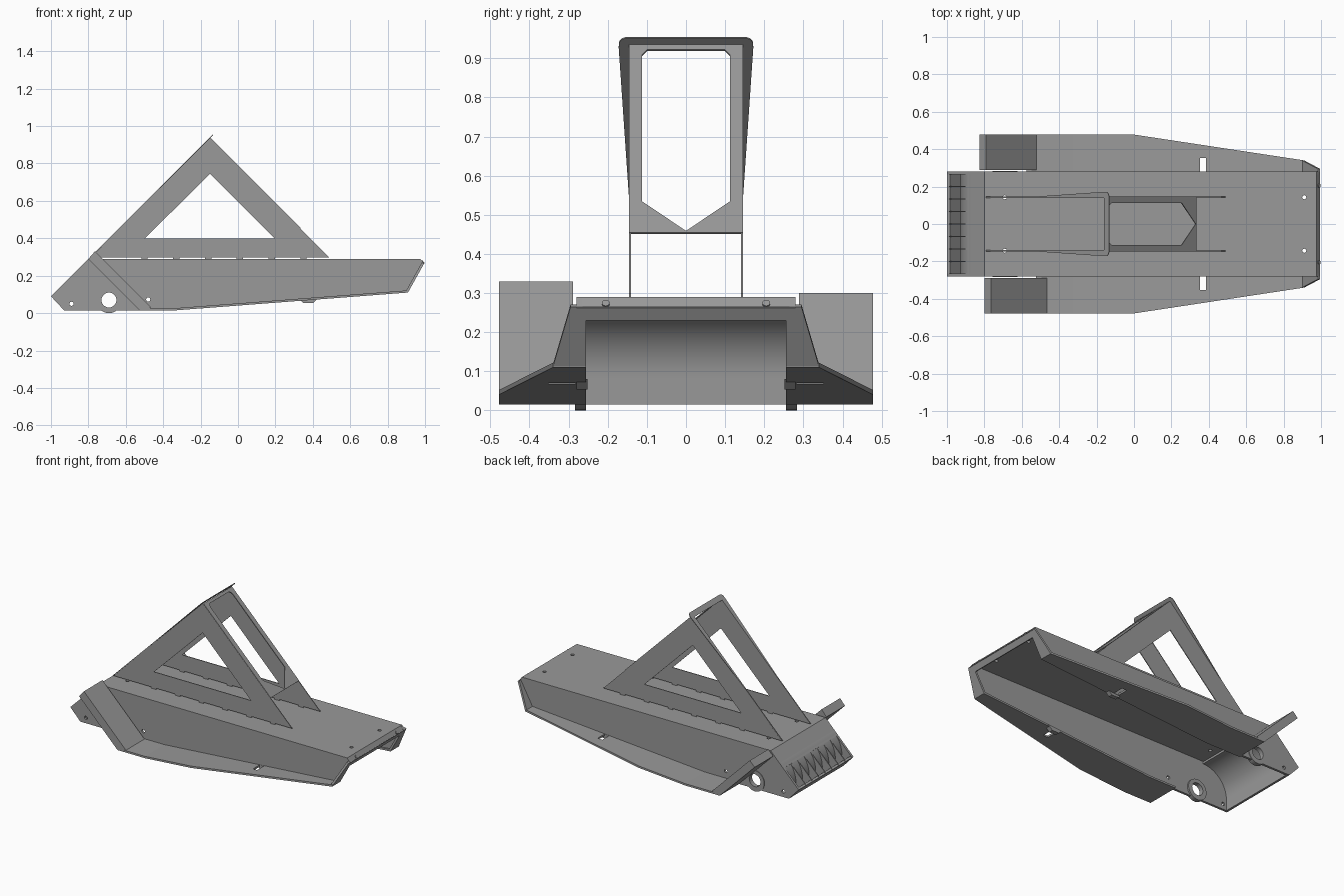
import bpy, bmesh, math
from mathutils import Vector

if "Cube" in bpy.data.objects:
    bpy.data.objects.remove(bpy.data.objects["Cube"])

grey = bpy.data.materials.new("plain_grey")
grey.diffuse_color = (0.32, 0.32, 0.32, 1)
grey.use_nodes = True
grey.node_tree.nodes["Principled BSDF"].inputs["Base Color"].default_value = grey.diffuse_color


def prism(name, pts, vec):
    """Flat polygon pushed along vec to a solid plate."""
    bm = bmesh.new()
    face = bm.faces.new([bm.verts.new(p) for p in pts])
    ext = bmesh.ops.extrude_face_region(bm, geom=[face], use_keep_orig=True)
    moved = [v for v in ext["geom"] if isinstance(v, bmesh.types.BMVert)]
    bmesh.ops.translate(bm, verts=moved, vec=vec)
    bmesh.ops.recalc_face_normals(bm, faces=bm.faces)
    me = bpy.data.meshes.new(name)
    bm.to_mesh(me)
    bm.free()
    me.materials.append(grey)
    ob = bpy.data.objects.new(name, me)
    bpy.context.collection.objects.link(ob)
    return ob


def side_prism(name, xz, y0, y1):
    """Side profile stretched from y0 to y1."""
    return prism(name, [(x, y0, z) for x, z in xz], (0, y1 - y0, 0))


def disc(x, z, r, n=24):
    return [(x + r * math.cos(2 * math.pi * i / n),
             z + r * math.sin(2 * math.pi * i / n)) for i in range(n)]


def cut(ob, cutters):
    """Cut holes, then drop the cutters."""
    bpy.context.view_layer.objects.active = ob
    for c in cutters:
        m = ob.modifiers.new("hole", 'BOOLEAN')
        m.operation, m.solver, m.object = 'DIFFERENCE', 'EXACT', c
        bpy.ops.object.modifier_apply(modifier=m.name)
        bpy.data.objects.remove(c)


def smooth(ob):
    bpy.ops.object.select_all(action='DESELECT')
    ob.select_set(True)
    bpy.context.view_layer.objects.active = ob
    bpy.ops.object.shade_smooth_by_angle(angle=math.radians(30))


def floor_z(x):
    return 0.015 + max(0, x + 0.33) * 0.095 / 1.24


# deck with four bolt holes
deck = side_prism("deck", [(-0.8, 0.29), (0.975, 0.29), (0.985, 0.275), (-0.815, 0.275)], -0.28, 0.28)
cut(deck, [prism("cutter", [(x, y, 0.2) for x, y in disc(hx, hy, 0.011, 12)], (0, 0, 0.2))
           for hx in (-0.69, 0.91) for hy in (-0.143, 0.143)])

# curved inner guide at the rear of the tunnel
arc = [math.radians(90 + 90 * i / 16) for i in range(17)]
inner = [(-0.74 + 0.175 * math.cos(a), 0.085 + 0.175 * math.sin(a)) for a in arc]
outer = [(-0.74 + 0.188 * math.cos(a), 0.085 + 0.188 * math.sin(a)) for a in arc]
guide = side_prism("curved_guide", inner + [(-0.915, 0.015), (-0.928, 0.015)] + outer[::-1], -0.266, 0.266)
smooth(guide)

# sloped tail plate, lower lip and grille fins
side_prism("tail_plate", [(-0.8, 0.29), (-0.89, 0.2), (-0.882, 0.192), (-0.79, 0.278)], -0.27, 0.27)
side_prism("tail_lip", [(-1, 0.09), (-0.93, 0.015), (-0.92, 0.022), (-0.985, 0.095)], -0.27, 0.27)
for k in range(-3, 4):
    side_prism("grille_fin", [(-0.885, 0.205), (-0.998, 0.092), (-0.93, 0.02), (-0.92, 0.1)],
               k * 0.067 - 0.003, k * 0.067 + 0.003)

wall = [(-1, 0.09), (-0.8, 0.29), (0.975, 0.29), (0.995, 0.265), (0.91, 0.112), (-0.33, 0.015), (-0.93, 0.015)]
for s in (-1, 1):
    # side wall with axle hole and bolt holes
    w = side_prism("side_wall", wall, s * 0.265, s * 0.28)
    cut(w, [side_prism("cutter", disc(x, z, r), s * 0.2, s * 0.4)
            for x, z, r in ((-0.69, 0.07, 0.04), (-0.89, 0.05, 0.011), (-0.48, 0.073, 0.011))])
    ring = side_prism("axle_ring", disc(-0.69, 0.067, 0.067, 32), s * 0.255, s * 0.284)
    cut(ring, [side_prism("cutter", disc(-0.69, 0.07, 0.04), s * 0.2, s * 0.4)])
    smooth(ring)

    # fender: flat rear piece and rising, tapered front piece
    x0 = -0.525 if s < 0 else -0.575
    prism("fender_rear", [(x0, s * 0.255, 0.015), (-0.33, s * 0.255, 0.015),
                          (-0.33, s * 0.478, 0.015), (x0, s * 0.478, 0.015)], (0, 0, 0.012))
    plan = [(-0.33, 0.255), (0.91, 0.255), (0.91, 0.34), (0, 0.478), (-0.33, 0.478)]
    f = prism("fender_front", [(x, s * y, floor_z(x)) for x, y in plan], (0, 0, 0.012))
    slot = [(0.352, 0.282), (0.384, 0.282), (0.384, 0.352), (0.352, 0.352)]
    cut(f, [prism("cutter", [(x, s * y, 0) for x, y in slot], (0, 0, 0.2))])
    side_prism("slot_tab", [(0.33, 0.075), (0.35, 0.053), (0.40, 0.053), (0.43, 0.08)], s * 0.252, s * 0.28)

    # slanted guard, set lower on the back side
    guard = ([(-0.8, 0.29), (-0.765, 0.33), (-0.465, 0.03), (-0.525, 0.015)] if s < 0 else
             [(-0.825, 0.265), (-0.79, 0.30), (-0.52, 0.03), (-0.575, 0.015)])
    side_prism("slanted_guard", guard, s * 0.289, s * 0.478)

    # half of the front end plate around the tunnel mouth
    half = [(0, 0.265), (0.295, 0.265), (0.34, 0.112), (0.255, 0.112), (0.255, 0.23), (0, 0.23)]
    prism("end_plate", [(0.91 + (z - 0.112) * 0.085 / 0.153, s * y, z) for y, z in half], (-0.012, 0, 0.006))

    # triangular upright with cut-out and locating tabs
    t = side_prism("triangle_upright", [(-0.785, 0.298), (-0.15, 0.937), (0.488, 0.298)], s * 0.141, s * 0.146)
    cut(t, [side_prism("cutter", [(-0.497, 0.4), (-0.15, 0.745), (0.195, 0.4)], s * 0.1, s * 0.2)])
    for i in range(6):
        x = -0.5 + i * 0.17
        side_prism("upright_tab", [(x - 0.017, 0.28), (x + 0.017, 0.28), (x + 0.017, 0.302), (x - 0.017, 0.302)],
                   s * 0.141, s * 0.146)

    # half of the front frame, with V-shaped lower opening
    half = [(0, 0.455), (0.145, 0.455), (0.145, 0.935), (0, 0.935), (0, 0.922),
            (0.1, 0.922), (0.113, 0.908), (0.113, 0.535), (0, 0.459)]
    prism("front_frame", [(0.79 - z, s * y, z) for y, z in half], (-0.004, 0, -0.004))

    # half of the flared rear frame
    half = [(0, 0.955), (0.152, 0.955), (0.164, 0.951), (0.171, 0.943), (0.172, 0.93), (0.146, 0.55),
            (0.146, 0.3), (0.14, 0.3), (0.14, 0.93), (0, 0.93)]
    prism("rear_frame", [(z - 1.09, s * y, z) for y, z in half], (0.003, 0, -0.003))

    # bolts on the front bevel
    u, v, c = Vector((0, 1, 0)), Vector((-0.62, 0, 0.78)), Vector((0.988, s * 0.205, 0.272))
    prism("bevel_bolt", [c + u * a + v * b for a, b in disc(0, 0, 0.01, 12)], (0.004, 0, 0.003))

# front bevel strip
side_prism("front_bevel", [(0.975, 0.29), (0.995, 0.262), (0.98, 0.262), (0.965, 0.28)], -0.28, 0.28)
